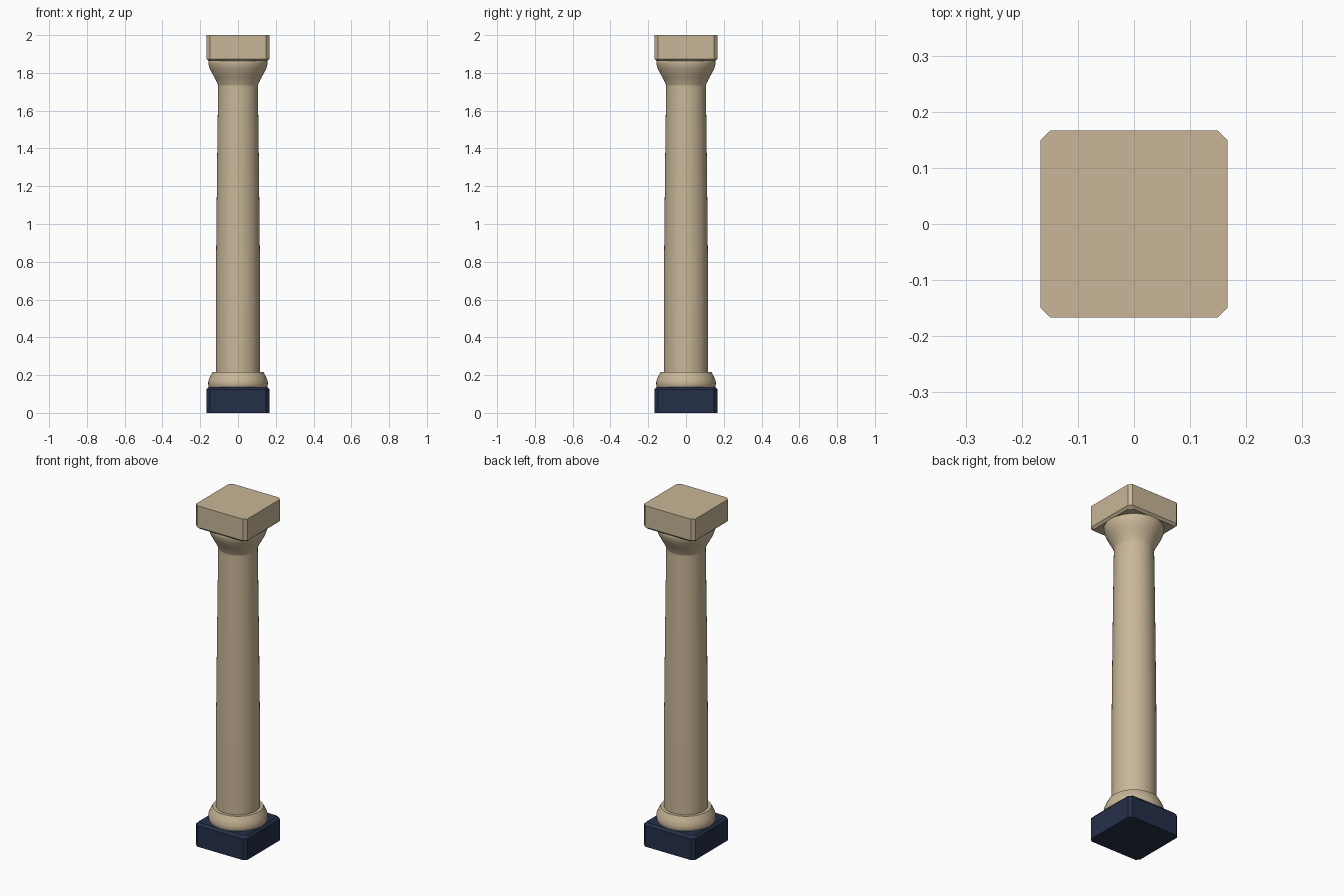
import bpy, bmesh, math

if "Cube" in bpy.data.objects:
    bpy.data.objects.remove(bpy.data.objects["Cube"])

def material(name, color):
    m = bpy.data.materials.new(name)
    m.diffuse_color = (*color, 1)
    m.use_nodes = True
    m.node_tree.nodes["Principled BSDF"].inputs["Base Color"].default_value = m.diffuse_color
    return m

STONE = material("tan stone", (0.58, 0.47, 0.31))
NAVY = material("dark navy", (0.018, 0.028, 0.065))

def add(name, bm, mat, smooth):
    bmesh.ops.recalc_face_normals(bm, faces=bm.faces)
    me = bpy.data.meshes.new(name)
    bm.to_mesh(me)
    bm.free()
    me.materials.append(mat)
    ob = bpy.data.objects.new(name, me)
    bpy.context.collection.objects.link(ob)
    if smooth:
        bpy.ops.object.select_all(action='DESELECT')
        ob.select_set(True)
        bpy.context.view_layer.objects.active = ob
        bpy.ops.object.shade_smooth_by_angle(angle=math.radians(35))
    return ob

def loft(name, rings, mat, smooth):
    """Skin a stack of rings and cap both ends."""
    bm = bmesh.new()
    rows = [[bm.verts.new(p) for p in ring] for ring in rings]
    n = len(rows[0])
    for a, b in zip(rows, rows[1:]):
        for i in range(n):
            j = (i + 1) % n
            bm.faces.new((a[i], a[j], b[j], b[i]))
    bm.faces.new(rows[0])
    bm.faces.new(rows[-1])
    return add(name, bm, mat, smooth)

def circle(r, z, n=48):
    return [(r * math.cos(2 * math.pi * i / n), r * math.sin(2 * math.pi * i / n), z)
            for i in range(n)]

def octagon(h, c, z):
    k = h - c
    return [(x, y, z) for x, y in ((h, -k), (h, k), (k, h), (-k, h),
                                   (-h, k), (-h, -k), (-k, -h), (k, -h))]

def lathe(name, profile, mat):
    return loft(name, [circle(r, z) for r, z in profile], mat, True)

H, C = 0.167, 0.018   # half width and corner cut of the square blocks

# square blocks, each with a bevel on the side facing the shaft
loft("plinth", [octagon(H, C, 0), octagon(H, C, 0.124), octagon(H - 0.013, C, 0.138)],
     NAVY, False)
loft("abacus", [octagon(H - 0.013, C, 1.862), octagon(H, C, 1.874), octagon(H, C, 2.0)],
     STONE, False)

# round parts
lathe("base_ring", [(0.150, 0.13), (0.156, 0.14), (0.158, 0.155), (0.157, 0.170),
                    (0.148, 0.192), (0.135, 0.216), (0.114, 0.216)], STONE)
lathe("shaft", [(0.117, 0.20), (0.117, 0.50), (0.1165, 0.75), (0.113, 1.10),
                (0.109, 1.45), (0.105, 1.735)], STONE)
lathe("capital", [(0.105, 1.732), (0.112, 1.752), (0.124, 1.775), (0.138, 1.80),
                  (0.150, 1.825), (0.157, 1.848), (0.157, 1.862), (0.152, 1.872)], STONE)
